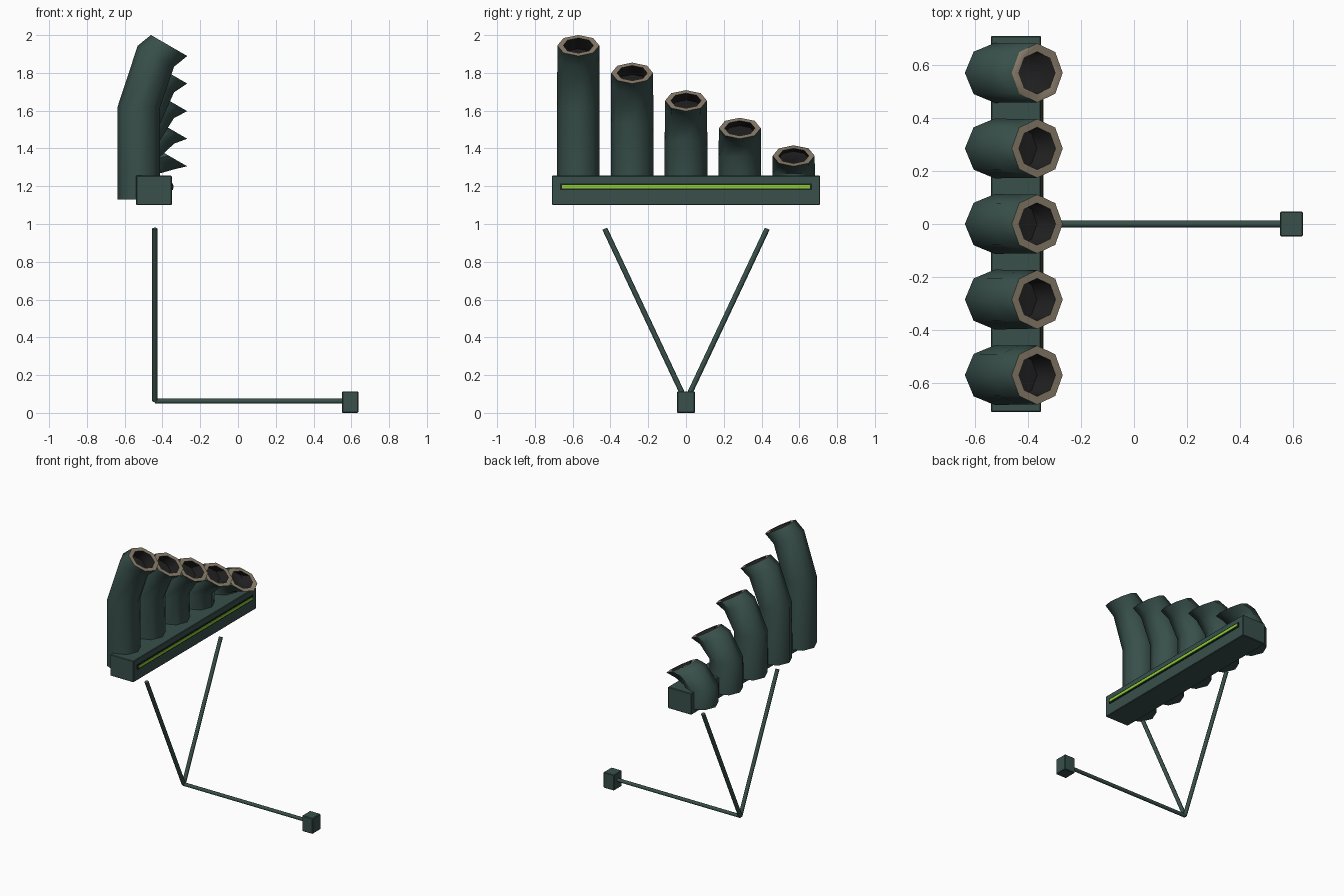
import bpy
import bmesh
from math import cos, sin, pi, radians
from mathutils import Vector

cube = bpy.data.objects.get("Cube")
if cube:
    bpy.data.objects.remove(cube, do_unlink=True)


def material(name, rgb):
    m = bpy.data.materials.new(name)
    m.use_nodes = True
    m.diffuse_color = (*rgb, 1)
    m.node_tree.nodes["Principled BSDF"].inputs["Base Color"].default_value = (*rgb, 1)
    return m


GREEN = material("dark green", (0.04, 0.08, 0.07))
RIM = material("warm beige", (0.26, 0.21, 0.15))
BLACK = material("near black", (0.014, 0.014, 0.014))
GLOW = material("lime", (0.25, 0.62, 0.03))


def finish(bm, name, mats, angle):
    bmesh.ops.recalc_face_normals(bm, faces=bm.faces)
    mesh = bpy.data.meshes.new(name)
    bm.to_mesh(mesh)
    bm.free()
    for m in mats:
        mesh.materials.append(m)
    ob = bpy.data.objects.new(name, mesh)
    bpy.context.collection.objects.link(ob)
    bpy.ops.object.select_all(action="DESELECT")
    ob.select_set(True)
    bpy.context.view_layer.objects.active = ob
    bpy.ops.object.shade_smooth_by_angle(angle=radians(angle))
    return ob


def box(name, center, size, mat, bevel=0):
    bm = bmesh.new()
    bmesh.ops.create_cube(bm, size=1)
    bmesh.ops.scale(bm, vec=size, verts=bm.verts)
    bmesh.ops.translate(bm, vec=center, verts=bm.verts)
    if bevel:
        bmesh.ops.bevel(bm, geom=bm.edges[:], offset=bevel, segments=1, affect="EDGES")
    return finish(bm, name, [mat], 30)


def rod(name, a, b, radius):
    a, b = Vector(a), Vector(b)
    bm = bmesh.new()
    bmesh.ops.create_cone(bm, cap_ends=True, segments=8, radius1=radius,
                          radius2=radius, depth=(b - a).length)
    bm.transform((b - a).to_track_quat("Z", "Y").to_matrix().to_4x4())
    bmesh.ops.translate(bm, vec=(a + b) / 2, verts=bm.verts)
    return finish(bm, name, [GREEN], 60)


def pipe(name, y, height):
    """Octagonal bent tube, beige lip and hollow dark mouth."""
    base, tilt = 1.13, radians(30)
    mid, top = base + 0.93 * height, base + height
    # x, z, radius, tilt of each ring, and the material of the band before it
    rings = [(-0.525, base, 0.113, 0, 0),
             (-0.525, base + 0.6 * height, 0.113, 0, 0),
             (-0.435, mid, 0.111, tilt, 0),
             (-0.365, top, 0.111, tilt, 0),
             (-0.365, top, 0.080, tilt, 1),
             (-0.435, mid, 0.080, tilt, 2)]
    bm = bmesh.new()
    previous = None
    for x, z, r, t, mat in rings:
        loop = []
        for k in range(8):
            a = k * pi / 4
            u = r * cos(a)
            loop.append(bm.verts.new((x + u * cos(t), y + r * sin(a), z - u * sin(t))))
        if previous:
            for k in range(8):
                n = (k + 1) % 8
                f = bm.faces.new((previous[k], previous[n], loop[n], loop[k]))
                f.material_index = mat
        else:
            bm.faces.new(loop)
        previous = loop
    bm.faces.new(previous).material_index = 2
    return finish(bm, name, [GREEN, RIM, BLACK], 50)


# Row of pipes, tallest at the front
for i in range(5):
    pipe(f"pipe_{i + 1}", -0.57 + 0.285 * i, 0.815 - 0.146 * i)

# Base bar with its glowing strip
box("base_bar", (-0.445, 0, 1.178), (0.19, 1.42, 0.156), GREEN, 0.004)
box("strip_frame", (-0.348, 0, 1.198), (0.008, 1.335, 0.034), BLACK)
box("glow_strip", (-0.345, 0, 1.198), (0.009, 1.315, 0.018), GLOW)

# V-shaped stand, foot bar and end weight
for side, y in (("front", -0.43), ("back", 0.43)):
    rod(f"{side}_strut", (-0.44, 0, 0.062), (-0.44, y, 0.975), 0.014)
rod("foot_bar", (-0.44, 0, 0.062), (0.58, 0, 0.062), 0.013)
box("end_weight", (0.594, 0, 0.057), (0.086, 0.094, 0.114), GREEN, 0.004)
